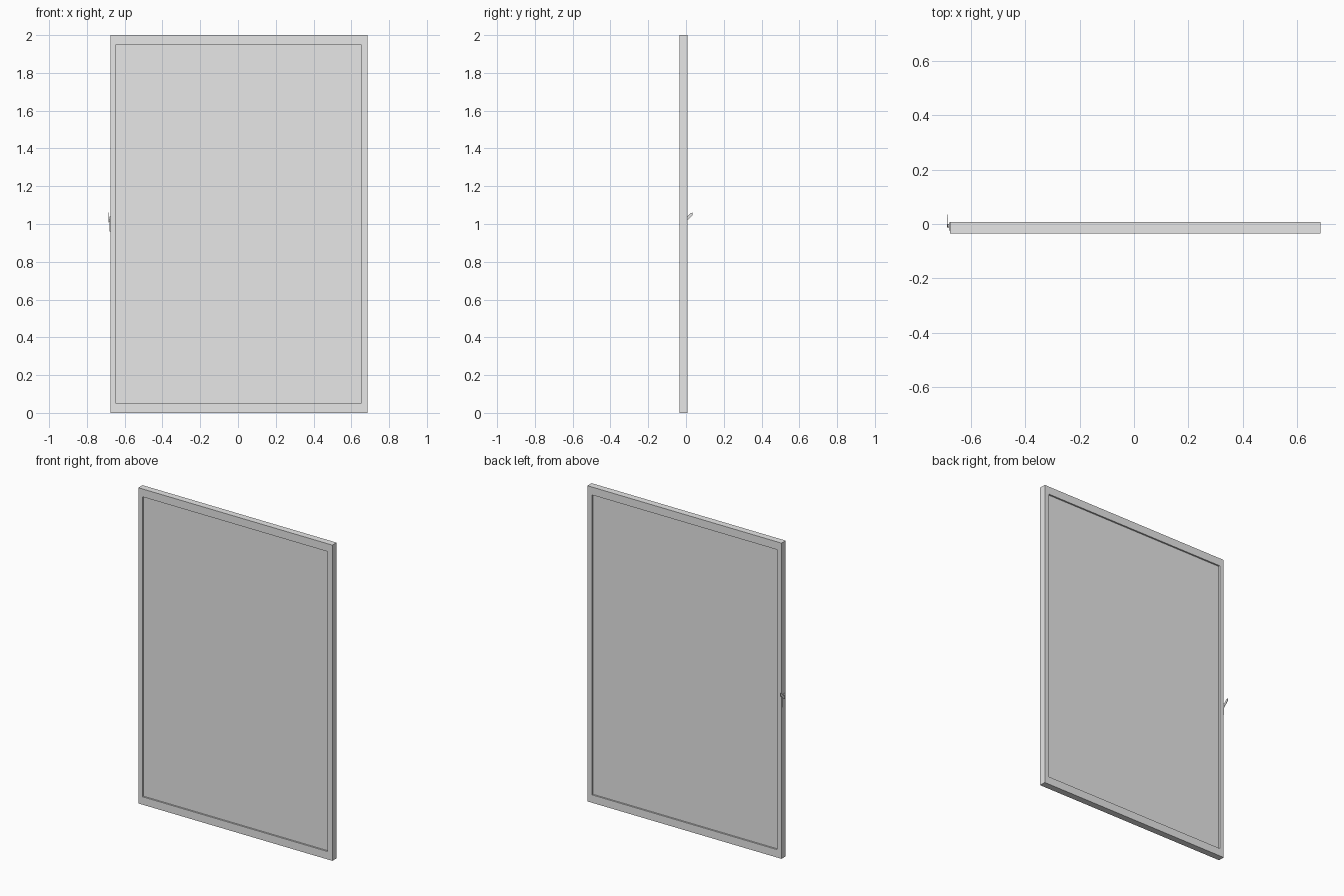
import bpy, bmesh
from mathutils import Matrix, Vector

cube = bpy.data.objects.get("Cube")
if cube:
    bpy.data.objects.remove(cube, do_unlink=True)

grey = bpy.data.materials.new("plain_grey")
grey.use_nodes = True
grey.diffuse_color = (0.8, 0.8, 0.8, 1)
grey.node_tree.nodes["Principled BSDF"].inputs["Base Color"].default_value = (0.8, 0.8, 0.8, 1)


def finish(bm, name):
    bmesh.ops.recalc_face_normals(bm, faces=bm.faces)
    mesh = bpy.data.meshes.new(name)
    bm.to_mesh(mesh)
    bm.free()
    mesh.materials.append(grey)
    obj = bpy.data.objects.new(name, mesh)
    bpy.context.collection.objects.link(obj)
    return obj


def box_mesh(low, high):
    low, high = Vector(low), Vector(high)
    bm = bmesh.new()
    bmesh.ops.create_cube(bm, size=1, matrix=Matrix.Translation((low + high) / 2)
                          @ Matrix.Diagonal((*(high - low), 1)))
    return bm


def side_plate(name, outline, x0, x1):
    """Extrude a (y, z) outline between two x positions."""
    bm = bmesh.new()
    face = bm.faces.new([bm.verts.new((x0, y, z)) for y, z in outline])
    result = bmesh.ops.extrude_face_region(bm, geom=[face])
    verts = [g for g in result["geom"] if isinstance(g, bmesh.types.BMVert)]
    bmesh.ops.translate(bm, verts=verts, vec=(x1 - x0, 0, 0))
    return finish(bm, name)


# Framed panel: slab with a recessed field on the front and back
LEFT, RIGHT, RECESS = -0.675, 0.685, 0.01
bm = box_mesh((LEFT, -0.034, 0), (RIGHT, 0.008, 2))
bm.normal_update()
for face in [f for f in bm.faces if abs(f.normal.y) > 0.9]:
    inward = -face.normal.y * RECESS
    bmesh.ops.inset_individual(bm, faces=[face], thickness=0.03)
    for v in face.verts:
        v.co.x = LEFT + 0.03 if v.co.x < 0 else RIGHT - 0.033
        v.co.z = 0.05 if v.co.z < 1 else 1.95
    field = bmesh.ops.extrude_discrete_faces(bm, faces=[face])["faces"][0]
    bmesh.ops.translate(bm, verts=field.verts, vec=(0, inward, 0))
finish(bm, "framed_panel")

# Latch on the narrow edge: base plate, pivot and slanted lever
finish(box_mesh((-0.679, -0.024, 0.96), (LEFT, 0.005, 1.04)), "latch_plate")

bm = bmesh.new()
bmesh.ops.create_cone(bm, cap_ends=True, segments=12, radius1=0.006, radius2=0.006,
                      depth=0.01, matrix=Matrix.Translation((-0.681, -0.006, 1.018))
                      @ Matrix.Rotation(1.5708, 4, "Y"))
finish(bm, "latch_pivot")

side_plate("latch_lever",
           [(-0.013, 1.008), (0.004, 1.018), (0.034, 1.045), (0.034, 1.06),
            (0.024, 1.058), (0.004, 1.038), (-0.013, 1.028)],
           -0.685, -0.682)
